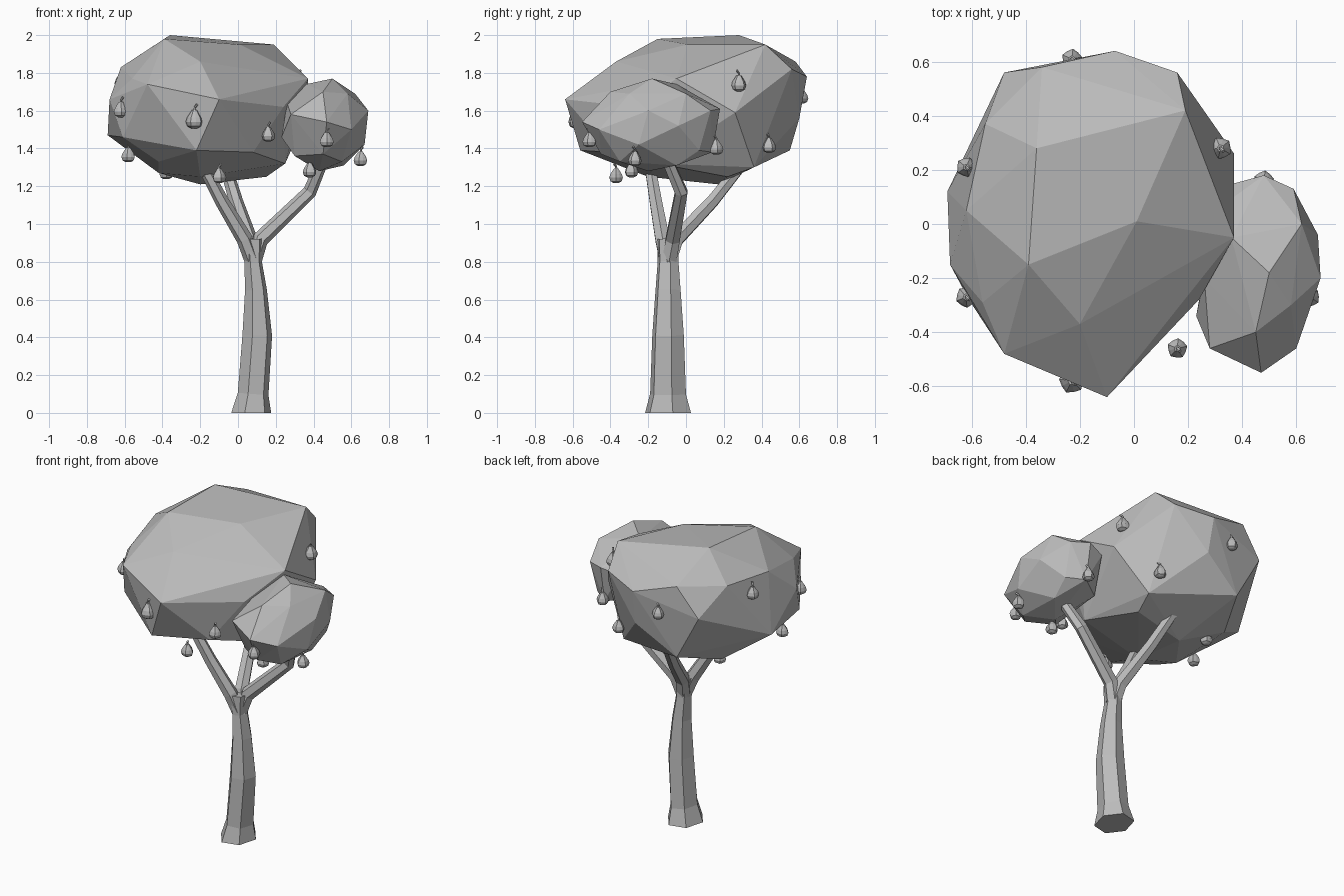
import bpy, bmesh, math
from mathutils import Vector

cube = bpy.data.objects.get("Cube")
if cube:
    bpy.data.objects.remove(cube, do_unlink=True)

# One plain grey for the whole tree
grey = bpy.data.materials.new("plain_grey")
grey.use_nodes = True
colour = (0.5, 0.5, 0.5, 1)
grey.diffuse_color = colour
grey.node_tree.nodes["Principled BSDF"].inputs["Base Color"].default_value = colour


def add_object(name, bm):
    """Turn a finished bmesh into a flat-shaded object."""
    bmesh.ops.recalc_face_normals(bm, faces=bm.faces[:])
    mesh = bpy.data.meshes.new(name)
    bm.to_mesh(mesh)
    bm.free()
    mesh.materials.append(grey)
    obj = bpy.data.objects.new(name, mesh)
    bpy.context.collection.objects.link(obj)
    return obj


def hull(name, points):
    """Faceted foliage lump: convex hull of its corner points, in hundredths."""
    bm = bmesh.new()
    for point in points:
        bm.verts.new(Vector(point) / 100)
    bmesh.ops.convex_hull(bm, input=bm.verts[:])
    loose = [v for v in bm.verts if not v.link_faces]
    bmesh.ops.delete(bm, geom=loose, context='VERTS')
    return add_object(name, bm)


def loft(name, stations, sides, turn=0.0, ripple=0.0):
    """Closed tube through stations of (centre, radius across, radius deep)."""
    bm = bmesh.new()
    up = Vector((0, 0, 1))
    centres = [Vector(station[0]) for station in stations]
    rings = []
    for i, (centre, across, deep) in enumerate(stations):
        ahead = centres[min(i + 1, len(centres) - 1)]
        behind = centres[max(i - 1, 0)]
        tilt = up.rotation_difference(ahead - behind)
        if i == 0:
            tilt.identity()
        ring = []
        for k in range(sides):
            angle = turn + math.tau * k / sides
            swell = 1 - ripple * (k % 2)
            offset = Vector((across * math.cos(angle), deep * math.sin(angle), 0)) * swell
            ring.append(bm.verts.new(centres[i] + tilt @ offset))
        rings.append(ring)
    for low, high in zip(rings, rings[1:]):
        for k in range(sides):
            j = (k + 1) % sides
            bm.faces.new((low[k], low[j], high[j], high[k]))
    bm.faces.new(rings[0][::-1])
    bm.faces.new(rings[-1])
    return add_object(name, bm)


# Curved trunk with a flared foot
depth = -0.095
loft("trunk", [
    ((0.07, depth, 0), 0.108, 0.128),
    ((0.08, depth, 0.1), 0.083, 0.1),
    ((0.102, depth, 0.41), 0.08, 0.088),
    ((0.095, depth, 0.65), 0.059, 0.07),
    ((0.08, depth, 0.8), 0.047, 0.058),
    ((0.075, depth, 0.92), 0.06, 0.06),
], 6, turn=0.2)

# Three limbs fanning out from the fork
limbs = {
    "left_branch": [(0.08, -0.09, 0.8), (0.12, -0.07, 0.92), (0.38, -0.025, 1.17), (0.45, -0.1, 1.34)],
    "right_branch": [(0.08, -0.1, 0.8), (0.035, -0.125, 0.92), (-0.085, -0.16, 1.12), (-0.18, -0.19, 1.3)],
    "back_branch": [(0.08, -0.09, 0.8), (0.06, -0.05, 0.92), (-0.01, 0.14, 1.12), (-0.07, 0.3, 1.32)],
}
for name, path in limbs.items():
    widths = (0.046, 0.043, 0.037, 0.032)
    loft(name, [(p, w, w) for p, w in zip(path, widths)], 6)

# Large crown
hull("large_crown", [
    # upper facets
    (-36, 28, 200), (-39, -15, 198), (19, 42, 195), (1, 1, 195), (-20, -37, 186),
    (-34, 58, 186), (-55, 37, 184), (-62, 5, 183), (-56, -29, 177), (-48, -48, 174),
    # widest belt
    (-7, 64, 178), (16, 56, 182), (37, 26, 159), (37, -5, 177), (24, -28, 162),
    (-10, -64, 166), (-48, 56, 168), (-68, -15, 166), (-69, 12, 147), (-61, -28, 146),
    # underside
    (-22, -56, 139), (8, -40, 138), (-6, 60, 156), (-32, 55, 139), (19, 36, 130),
    (25, -15, 132), (-20, -20, 125), (-20, 17, 121), (15, 22, 125), (-42, -12, 127),
    (-45, 28, 131), (-42, -28, 133),
])

# Small side crown
hull("small_crown", [
    (50, -18, 177), (36, -5, 174), (45, -40, 170), (58, -30, 169), (62, 0, 169),
    (30, 5, 165), (26, -20, 164), (28, -46, 158), (47, -55, 154), (60, -46, 150),
    (69, -20, 160), (68, -4, 152), (59, 13, 160), (48, 18, 161), (37, 15, 158),
    (23, -34, 146), (67, -25, 142), (58, 7, 139), (48, 14, 138), (30, 0, 140),
    (45, -45, 137), (55, -35, 133), (56, -5, 131), (43, -20, 128), (30, -35, 136),
])


def fruit(index, x, y, z, size=1.0):
    """Ribbed pear-shaped fruit with a little bent stalk."""
    profile = [(-0.043, 0.014), (-0.034, 0.031), (-0.015, 0.038), (0.004, 0.032),
               (0.02, 0.021), (0.034, 0.012)]
    body = [((x, y, z + h * size), r * size, r * size) for h, r in profile]
    loft(f"fruit_{index}", body, 10, turn=index, ripple=0.12)
    lean = 0.01 * size
    stalk = [((x, y, z + 0.03 * size), 0.007, 0.007),
             ((x, y, z + 0.044 * size), 0.006, 0.006),
             ((x + lean, y - lean, z + 0.058 * size), 0.007, 0.007)]
    loft(f"stalk_{index}", stalk, 5)


# Fruit hanging around both crowns
spots = [
    (-0.62, -0.27, 1.61, 1.05), (-0.58, -0.15, 1.37), (-0.23, -0.58, 1.56, 1.25),
    (0.16, -0.46, 1.48), (-0.1, -0.37, 1.26), (-0.38, 0.2, 1.28),
    (0.32, 0.28, 1.75, 1.1), (0.17, 0.44, 1.42), (-0.23, 0.61, 1.68), (-0.62, 0.21, 1.76),
    (0.47, -0.51, 1.45), (0.65, -0.27, 1.35), (0.38, -0.29, 1.29), (0.48, 0.16, 1.41),
]
for index, spot in enumerate(spots, 1):
    fruit(index, *spot)
